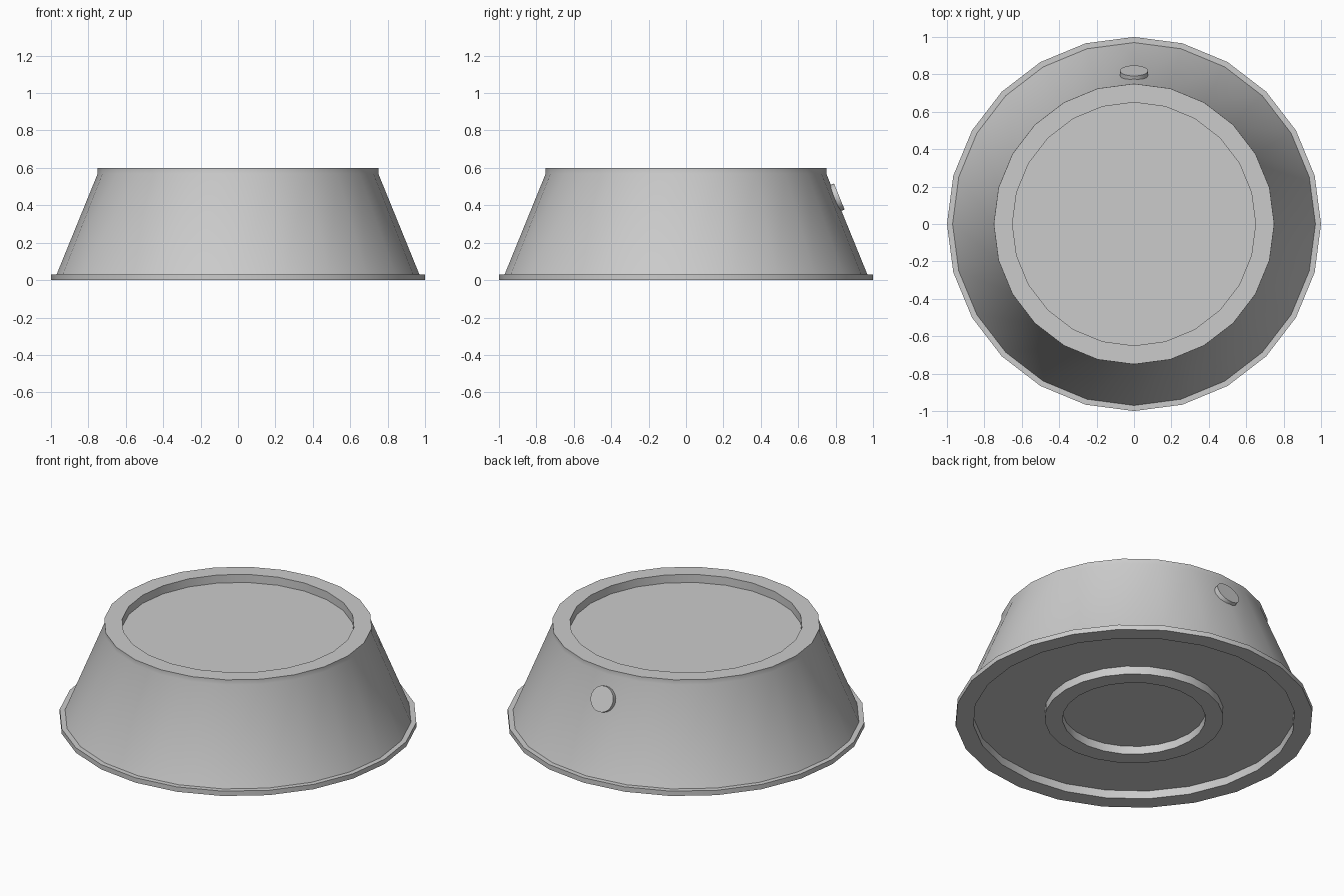
import bpy, bmesh, math
from mathutils import Matrix, Vector

if "Cube" in bpy.data.objects:
    bpy.data.objects.remove(bpy.data.objects["Cube"])

SIDES = 24


def finish(name, bm):
    """Turn a bmesh into an object, smooth except at sharp corners."""
    bmesh.ops.recalc_face_normals(bm, faces=bm.faces)
    mesh = bpy.data.meshes.new(name)
    bm.to_mesh(mesh)
    bm.free()
    mesh.shade_smooth()
    mesh.set_sharp_from_angle(angle=math.radians(30))
    obj = bpy.data.objects.new(name, mesh)
    bpy.context.collection.objects.link(obj)
    return obj


def lathe(name, profile):
    """Revolve an (r, z) profile around the z axis."""
    bm = bmesh.new()
    verts = [bm.verts.new((r, 0, z)) for r, z in profile]
    edges = [bm.edges.new(pair) for pair in zip(verts, verts[1:])]
    bmesh.ops.spin(bm, geom=verts + edges, cent=(0, 0, 0), axis=(0, 0, 1),
                   angle=math.tau, steps=SIDES)
    bmesh.ops.remove_doubles(bm, verts=bm.verts, dist=1e-4)
    return finish(name, bm)


# Tapered body: recessed underside with foot ring, flange, wall, rim, top dish
lathe("tapered_base", [
    (0, 0.05), (0.4, 0.05), (0.4, 0), (0.5, 0), (0.5, 0.05),
    (0.9, 0.05), (0.9, 0), (1, 0), (1, 0.03), (0.97, 0.03),
    (0.75, 0.57), (0.75, 0.6), (0.65, 0.6), (0.65, 0.55), (0, 0.55),
])

# Round button set square to the sloping back wall
normal = Vector((0, 0.54, 0.22)).normalized()
surface = Vector((0, 0.803, 0.44))
tilt = normal.to_track_quat('Z', 'Y').to_matrix().to_4x4()
bm = bmesh.new()
bmesh.ops.create_cone(bm, cap_ends=True, segments=SIDES, radius1=0.075,
                      radius2=0.075, depth=0.04,
                      matrix=Matrix.Translation(surface - normal * 0.002) @ tilt)
finish("back_button", bm)
